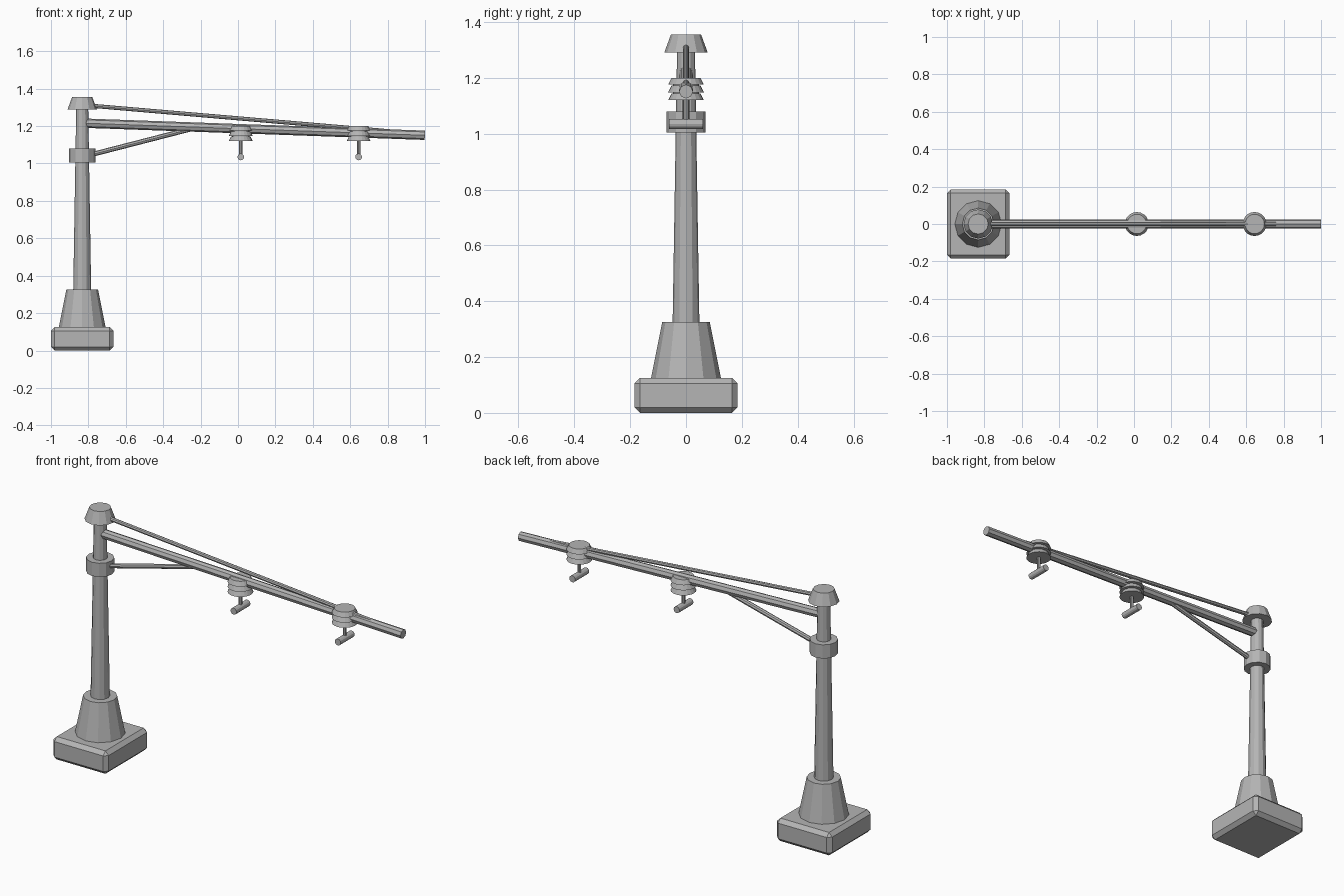
import bpy
import bmesh
from mathutils import Vector

if "Cube" in bpy.data.objects:
    bpy.data.objects.remove(bpy.data.objects["Cube"])

grey = bpy.data.materials.new("weathered_grey")
grey.use_nodes = True
grey.diffuse_color = (0.46, 0.46, 0.46, 1)
grey.node_tree.nodes["Principled BSDF"].inputs["Base Color"].default_value = (0.46, 0.46, 0.46, 1)

POLE_X = -0.833


def finish(name, bm):
    mesh = bpy.data.meshes.new(name)
    bm.to_mesh(mesh)
    bm.free()
    mesh.materials.append(grey)
    obj = bpy.data.objects.new(name, mesh)
    bpy.context.collection.objects.link(obj)
    return obj


def rod(name, start, end, r1, r2=None, sides=12):
    """Tapered cylinder running from start to end."""
    start, end = Vector(start), Vector(end)
    axis = end - start
    bm = bmesh.new()
    bmesh.ops.create_cone(bm, cap_ends=True, segments=sides, radius1=r1,
                          radius2=r1 if r2 is None else r2, depth=axis.length)
    obj = finish(name, bm)
    turn = Vector((0, 0, 1)).rotation_difference(axis).to_matrix().to_4x4()
    turn.translation = (start + end) / 2
    obj.data.transform(turn)
    return obj


def upright(name, x, z1, z2, r1, r2=None, sides=12):
    return rod(name, (x, 0, z1), (x, 0, z2), r1, r2, sides)


# Chamfered foundation block
bm = bmesh.new()
bmesh.ops.create_cube(bm, size=1)
bmesh.ops.scale(bm, vec=(0.334, 0.37, 0.125), verts=bm.verts)
bmesh.ops.translate(bm, vec=(POLE_X, 0, 0.0625), verts=bm.verts)
bmesh.ops.bevel(bm, geom=bm.edges[:], offset=0.02, segments=1, affect='EDGES')
finish("foundation_block", bm)

# Tapered post with plinth, collar and cap
upright("plinth", POLE_X, 0.12, 0.325, 0.126, 0.085)
upright("post", POLE_X, 0.32, 1.30, 0.048, 0.032)
upright("collar", POLE_X, 1.005, 1.08, 0.07)
upright("post_cap", POLE_X, 1.29, 1.355, 0.078, 0.054)

# Sloping arm with its upper stay and lower brace
rod("main_arm", (POLE_X, 0, 1.216), (0.999, 0, 1.151), 0.025, sides=8)
rod("upper_stay", (POLE_X, 0, 1.313), (0.86, 0, 1.168), 0.011, sides=8)
rod("lower_brace", (POLE_X, 0, 1.035), (-0.25, 0, 1.185), 0.013, sides=8)

# Ribbed insulators, each with a hanger and a wire clamp
for label, x in (("inner", 0.015), ("outer", 0.645)):
    upright(label + "_insulator_core", x, 1.122, 1.195, 0.046, sides=20)
    for i in range(3):
        z = 1.12 + 0.028 * i
        upright(f"{label}_insulator_skirt_{i + 1}", x, z, z + 0.024, 0.064, 0.052, 20)
    upright(label + "_hanger", x, 1.035, 1.13, 0.009, sides=8)
    rod(label + "_wire_clamp", (x, -0.06, 1.035), (x, 0.06, 1.035), 0.018, sides=12)
